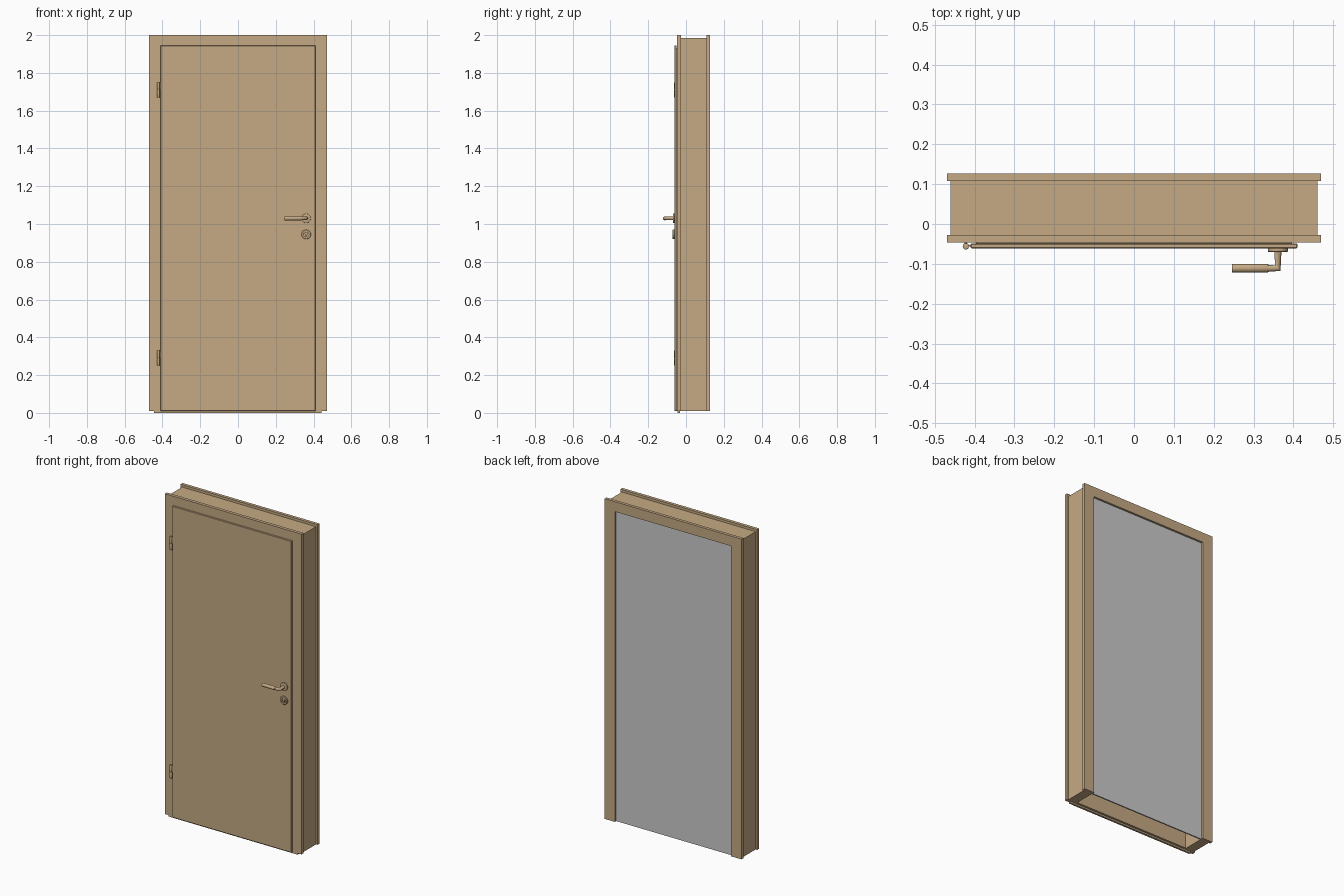
import bpy, bmesh, math
from mathutils import Vector

if "Cube" in bpy.data.objects:
    bpy.data.objects.remove(bpy.data.objects["Cube"])

wood = bpy.data.materials.new("tan_finish")
wood.diffuse_color = (0.56, 0.40, 0.23, 1)
wood.use_nodes = True
wood.node_tree.nodes["Principled BSDF"].inputs["Base Color"].default_value = wood.diffuse_color


def finish(name, bm, mat=wood, smooth=False):
    bmesh.ops.recalc_face_normals(bm, faces=bm.faces)
    me = bpy.data.meshes.new(name)
    bm.to_mesh(me)
    bm.free()
    ob = bpy.data.objects.new(name, me)
    bpy.context.collection.objects.link(ob)
    if mat:
        me.materials.append(mat)
    if smooth:
        bpy.ops.object.select_all(action='DESELECT')
        ob.select_set(True)
        bpy.context.view_layer.objects.active = ob
        bpy.ops.object.shade_smooth_by_angle(angle=math.radians(35))
    return ob


def prism(name, pts, y0, y1, mat=wood):
    """Extrude an x/z outline from y0 to y1."""
    bm = bmesh.new()
    face = bm.faces.new([bm.verts.new((x, y0, z)) for x, z in pts])
    ext = bmesh.ops.extrude_face_region(bm, geom=[face])
    verts = [v for v in ext["geom"] if isinstance(v, bmesh.types.BMVert)]
    bmesh.ops.translate(bm, verts=verts, vec=(0, y1 - y0, 0))
    return finish(name, bm, mat)


def box(name, x0, x1, y0, y1, z0, z1, mat=wood):
    return prism(name, [(x0, z0), (x1, z0), (x1, z1), (x0, z1)], y0, y1, mat)


def arch(name, outer, top, inner, head, y0, y1):
    """Three-sided surround, open at the floor."""
    prism(name, [(-outer, 0.01), (-inner, 0.01), (-inner, head), (inner, head),
                 (inner, 0.01), (outer, 0.01), (outer, top), (-outer, top)], y0, y1)


def rod(name, start, end, r, segs=32, bevel=0.0):
    a, b = Vector(start), Vector(end)
    bm = bmesh.new()
    bmesh.ops.create_cone(bm, cap_ends=True, segments=segs, radius1=r, radius2=r,
                          depth=(b - a).length)
    if bevel:
        rim = [e for e in bm.edges if abs(e.verts[0].co.z - e.verts[1].co.z) < 1e-6]
        bmesh.ops.bevel(bm, geom=rim, offset=bevel, segments=2, affect='EDGES', profile=0.5)
    bm.transform((b - a).to_track_quat('Z', 'Y').to_matrix().to_4x4())
    bmesh.ops.translate(bm, verts=bm.verts, vec=(a + b) / 2)
    return finish(name, bm, wood, True)


# Frame: front casing, wall lining, back casing
arch("front_casing", 0.47, 2.0, 0.40, 1.938, -0.047, -0.027)
arch("jamb_lining", 0.46, 1.985, 0.40, 1.938, -0.027, 0.108)
arch("back_casing", 0.47, 2.0, 0.40, 1.938, 0.108, 0.127)

# Grey panel closing the back of the opening
box("back_panel", -0.40, 0.40, 0.106, 0.114, 0.01, 1.938, None)

# Rebated leaf: overlapping front lip and body inside the frame
lip = box("door_lip", -0.41, 0.41, -0.061, -0.049, 0.01, 1.945)
edge = lip.modifiers.new("edge", 'BEVEL')
edge.width = 0.002
edge.segments = 1
box("door_body", -0.396, 0.396, -0.049, -0.02, 0.01, 1.932)
box("threshold_strip", -0.445, 0.442, -0.045, -0.033, 0.0, 0.01)

# Hinges with two knuckles each and a leaf strap
for label, z in (("lower", 0.29), ("upper", 1.71)):
    rod(f"{label}_hinge_bottom", (-0.422, -0.056, z - 0.04), (-0.422, -0.056, z - 0.001), 0.008, 20, 0.001)
    rod(f"{label}_hinge_top", (-0.422, -0.056, z + 0.001), (-0.422, -0.056, z + 0.04), 0.008, 20, 0.001)
    rod(f"{label}_hinge_pin", (-0.422, -0.056, z - 0.038), (-0.422, -0.056, z + 0.038), 0.005, 12)
    box(f"{label}_hinge_strap", -0.422, -0.408, -0.057, -0.053, z + 0.001, z + 0.038)
    box(f"{label}_hinge_mount", -0.425, -0.419, -0.056, -0.046, z - 0.038, z - 0.001)

# Lever handle: rose, mitred neck, thicker grip
HX, HZ, LY = 0.361, 1.03, -0.111
rod("handle_rose", (HX, -0.06, HZ), (HX, -0.070, HZ), 0.025, 32, 0.0015)
path = bpy.data.curves.new("handle_neck", 'CURVE')
path.dimensions = '3D'
path.bevel_depth = 0.0095
path.bevel_resolution = 5
line = path.splines.new('POLY')
line.points.add(2)
for p, co in zip(line.points, ((HX, -0.062, HZ), (HX, LY, HZ), (0.33, LY, HZ))):
    p.co = (*co, 1)
path.materials.append(wood)
bpy.context.collection.objects.link(bpy.data.objects.new("handle_neck", path))
rod("handle_grip", (0.337, LY, HZ), (0.246, LY, HZ), 0.0108, 24, 0.002)

# Lock rose: ring with a recessed centre and cylinder insert
KZ = 0.945
bm = bmesh.new()
profile = [(0.025, -0.060), (0.025, -0.069), (0.0235, -0.0705), (0.014, -0.0705), (0.014, -0.062)]
verts = [bm.verts.new((HX + r, y, KZ)) for r, y in profile]
edges = [bm.edges.new(pair) for pair in zip(verts, verts[1:])]
bmesh.ops.spin(bm, geom=verts + edges, cent=(HX, 0, KZ), axis=(0, 1, 0),
               angle=math.tau, steps=32, use_duplicate=False)
bmesh.ops.remove_doubles(bm, verts=bm.verts, dist=1e-5)
finish("lock_rose", bm, wood, True)
rod("lock_cylinder", (HX, -0.06, KZ + 0.005), (HX, -0.0695, KZ + 0.005), 0.0085, 24)
box("lock_tail", HX - 0.004, HX + 0.004, -0.069, -0.06, KZ - 0.0125, KZ + 0.002)
box("key_slot", HX - 0.001, HX + 0.001, -0.0698, -0.0690, KZ, KZ + 0.010)
